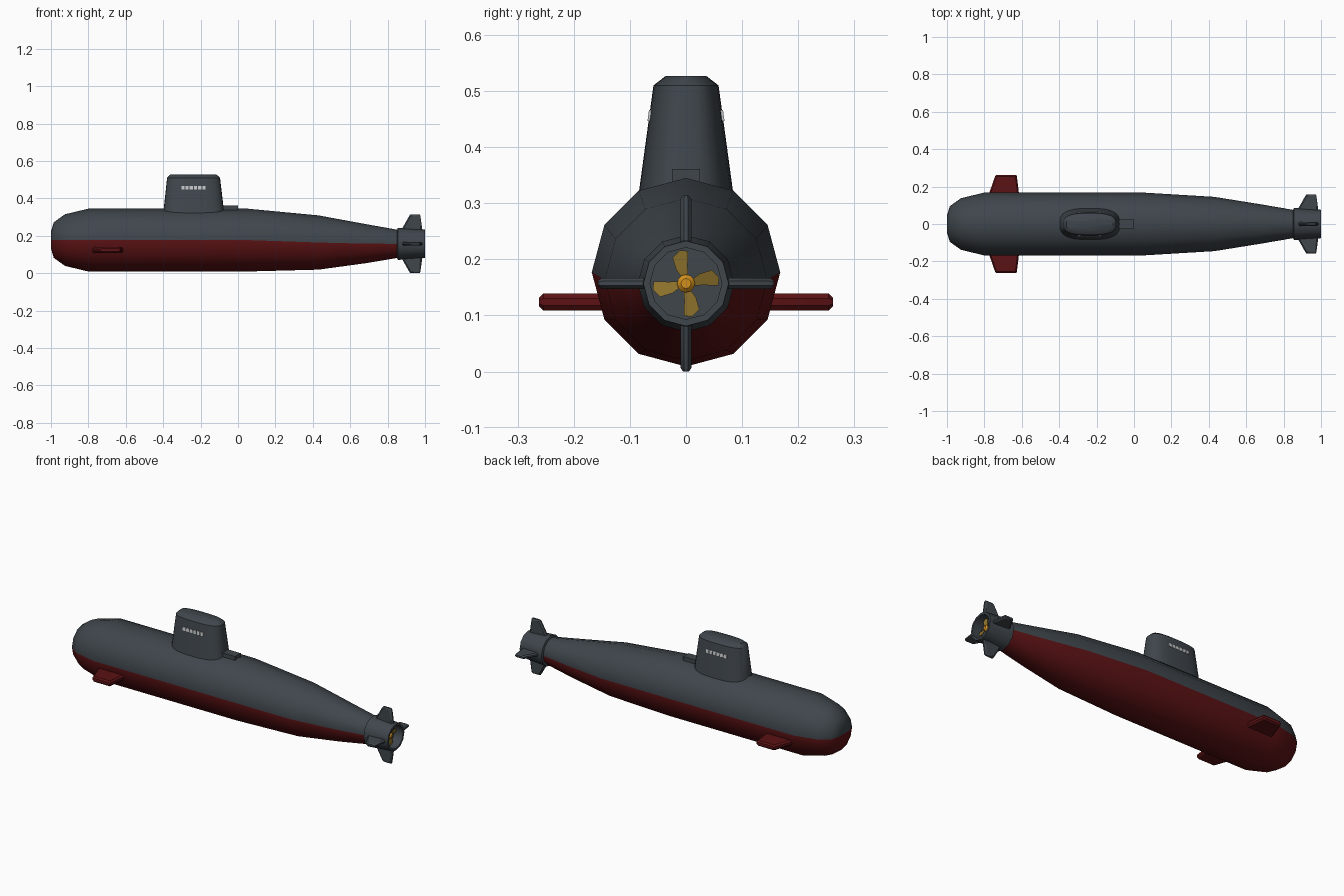
import bpy, bmesh, math
from mathutils import Vector

if "Cube" in bpy.data.objects:
    bpy.data.objects.remove(bpy.data.objects["Cube"])


def mat(name, r, g, b):
    m = bpy.data.materials.new(name)
    m.diffuse_color = (r, g, b, 1)
    m.use_nodes = True
    m.node_tree.nodes["Principled BSDF"].inputs["Base Color"].default_value = m.diffuse_color
    return m


GREY = mat("slate_grey", 0.050, 0.061, 0.072)
RED = mat("dark_red", 0.105, 0.006, 0.007)
GOLD = mat("old_gold", 0.27, 0.17, 0.025)
ORANGE = mat("bright_brass", 0.65, 0.28, 0.012)
PALE = mat("pale_grey", 0.55, 0.56, 0.57)


def finish(bm, name, mats, angle=40):
    bmesh.ops.recalc_face_normals(bm, faces=bm.faces)
    me = bpy.data.meshes.new(name)
    bm.to_mesh(me)
    bm.free()
    for m in mats:
        me.materials.append(m)
    me.shade_smooth()
    me.set_sharp_from_angle(angle=math.radians(angle))
    ob = bpy.data.objects.new(name, me)
    bpy.context.collection.objects.link(ob)
    return ob


def loft(name, rings, mats, caps=True, rule=None, angle=40):
    """Skin a list of closed rings; rule(side index) gives the material."""
    bm = bmesh.new()
    vs = [[bm.verts.new(p) for p in ring] for ring in rings]
    n = len(vs[0])
    for a, b in zip(vs, vs[1:]):
        for i in range(n):
            f = bm.faces.new((a[i], a[(i + 1) % n], b[(i + 1) % n], b[i]))
            if rule:
                f.material_index = rule(i)
    if caps:
        for ring in (vs[0], vs[-1]):
            # split the cap at the waterline so it can carry both colours
            h = n // 2
            for part, side in ((ring[:h + 1], 0), (ring[h:] + ring[:1], h)):
                f = bm.faces.new(part)
                if rule:
                    f.material_index = rule(side)
    return finish(bm, name, mats, angle)


def circle(x, cz, r, n=12):
    return [(x, r * math.cos(2 * math.pi * i / n), cz + r * math.sin(2 * math.pi * i / n))
            for i in range(n)]


# Hull: grey above the waterline, red below
stations = [(-1.0, .177, .045), (-.985, .177, .095), (-.925, .177, .138), (-.80, .177, .168),
            (.05, .177, .168), (.43, .164, .145), (.68, .158, .105), (.86, .157, .074)]
loft("hull", [circle(*s) for s in stations], [GREY, RED], rule=lambda i: 0 if i < 6 else 1)

# Propeller shroud: outer wall, lip and recessed inner wall
CZ = .157
loft("propeller_shroud",
     [circle(x, CZ, r) for x, r in ((.85, .074), (.855, .086), (1.0, .076), (1.0, .064), (.945, .064))],
     [GREY])


# Sail: rounded oval sections
def oval(x0, x1, hy, z, n=32, e=0.7):
    out = []
    for i in range(n):
        c, s = math.cos(2 * math.pi * i / n), math.sin(2 * math.pi * i / n)
        out.append(((x0 + x1) / 2 + math.copysign(abs(c) ** e, c) * (x1 - x0) / 2,
                    math.copysign(abs(s) ** e, s) * hy, z))
    return out


loft("sail", [oval(-.403, -.070, .088, .29), oval(-.379, -.096, .058, .51),
              oval(-.362, -.115, .036, .527)], [GREY])


def prism(bm, outline, offset):
    """Solid from a flat outline swept along offset."""
    a = [bm.verts.new(p) for p in outline]
    b = [bm.verts.new(Vector(p) + Vector(offset)) for p in outline]
    bm.faces.new(a)
    bm.faces.new(b)
    n = len(a)
    for i in range(n):
        bm.faces.new((a[i], a[(i + 1) % n], b[(i + 1) % n], b[i]))


# Step behind the sail
bm = bmesh.new()
prism(bm, [(-.10, -.025, .32), (0, -.025, .32), (0, -.025, .361), (-.10, -.025, .361)], (0, .05, 0))
finish(bm, "sail_step", [GREY])

# Small windows on both sides of the sail, following its slope
bm = bmesh.new()
for s in (-1, 1):
    for k in range(6):
        x = -.303 + k * .0225
        outline = [(x + dx, s * (.0655 - .136 * (z - .455) - .003), z)
                   for dx, z in ((0, .447), (.017, .447), (.017, .466), (0, .466))]
        prism(bm, outline, (0, s * .005, 0))
finish(bm, "sail_windows", [PALE])


# Planes with a bevelled edge: sections shrink slightly at the tip
def fin(name, sections, material, to_world):
    rings = []
    for x0, x1, t, d in sections:
        c = .008
        prof = [(x0, -t * .4), (x0 + c, -t), (x1 - c, -t), (x1, -t * .4),
                (x1, t * .4), (x1 - c, t), (x0 + c, t), (x0, t * .4)]
        rings.append([to_world(x, w, d) for x, w in prof])
    loft(name, rings, [material], angle=30)


# Bow diving planes
for s, side in ((-1, "right"), (1, "left")):
    fin("bow_plane_" + side,
        [(-.79, -.610, .0155, .12), (-.743, -.626, .0155, .254), (-.738, -.630, .008, .262)], RED,
        lambda x, w, d, s=s: (x, s * d, .124 + w))

# Four tail fins in a cross
for k, side in enumerate(("left", "top", "right", "bottom")):
    c, s = round(math.cos(k * math.pi / 2)), round(math.sin(k * math.pi / 2))
    fin("tail_fin_" + side,
        [(.872, .986, .010, .072), (.916, .975, .010, .150), (.921, .972, .005, .157)], GREY,
        lambda x, w, d, c=c, s=s: (x, c * d - s * w, CZ + s * d + c * w))

# Propeller blades: swept, slightly pitched petals
bm = bmesh.new()
for k in range(4):
    base = k * math.pi / 2
    pts = []
    for r, a in ((.010, -.4), (.030, -.10), (.058, -.06), (.060, .18), (.052, .48), (.030, .62), (.010, .6)):
        pts.append((.957 + a * .008, r * math.cos(base + a), CZ + r * math.sin(base + a)))
    prism(bm, pts, (.003, 0, 0))
finish(bm, "propeller_blades", [GOLD], 30)

# Propeller hub
loft("propeller_hub", [circle(.94, CZ, .016), circle(.968, CZ, .016), circle(.975, CZ, .009)], [ORANGE])
